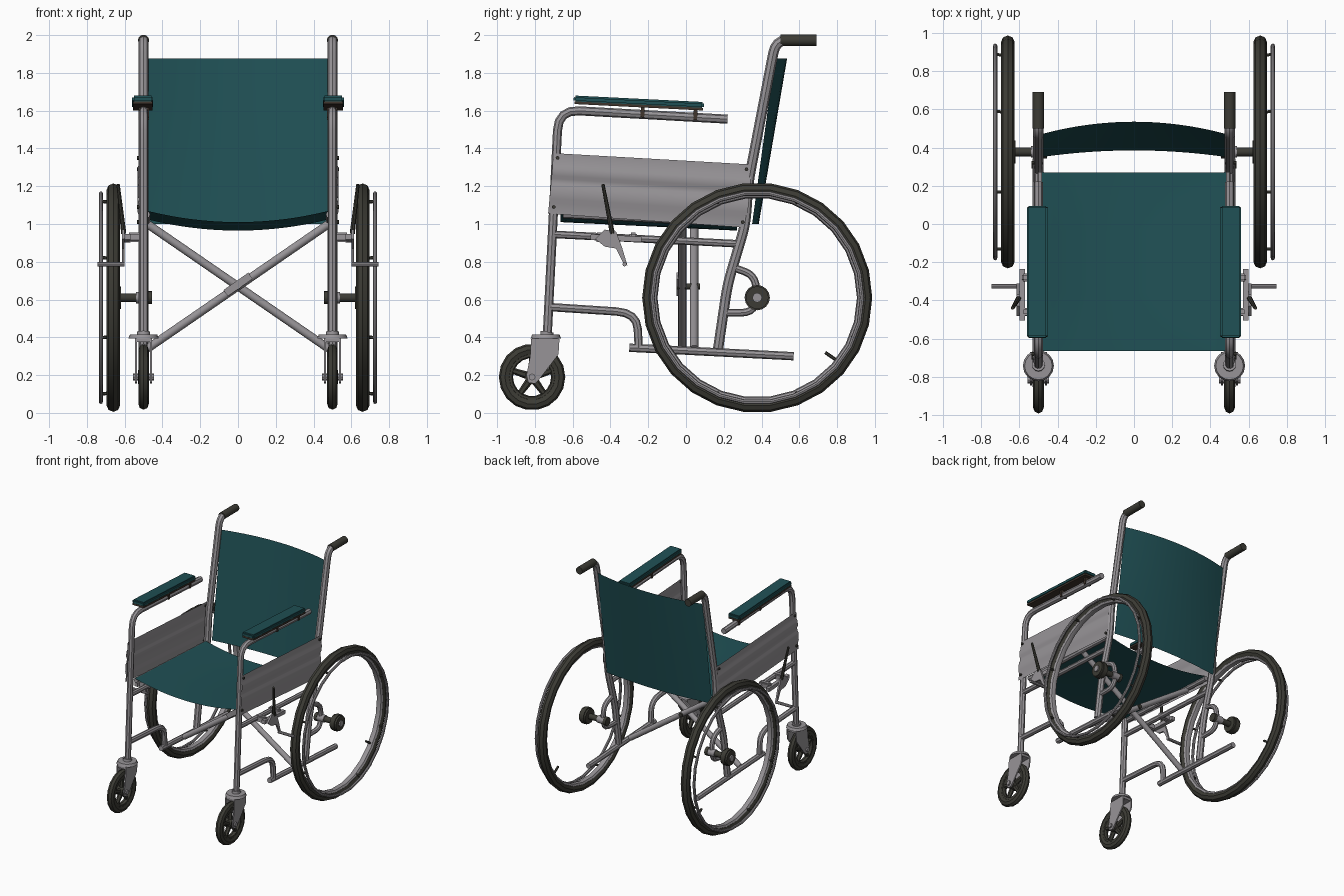
import bpy, bmesh
from math import sin, cos, pi, radians
from mathutils import Vector, Matrix

if "Cube" in bpy.data.objects:
    bpy.data.objects.remove(bpy.data.objects["Cube"])


def material(name, rgb):
    m = bpy.data.materials.new(name)
    m.use_nodes = True
    m.diffuse_color = (*rgb, 1)
    bsdf = next(n for n in m.node_tree.nodes if n.type == "BSDF_PRINCIPLED")
    bsdf.inputs["Base Color"].default_value = (*rgb, 1)
    return m


TEAL = material("teal vinyl", (0.014, 0.08, 0.09))
METAL = material("grey metal", (0.31, 0.295, 0.31))
RUBBER = material("dark rubber", (0.045, 0.044, 0.035))
BROWN = material("brown backing", (0.05, 0.035, 0.025))
made = []


def finish(name, bm, mat):
    bmesh.ops.recalc_face_normals(bm, faces=bm.faces)
    me = bpy.data.meshes.new(name)
    bm.to_mesh(me)
    bm.free()
    me.materials.append(mat)
    ob = bpy.data.objects.new(name, me)
    bpy.context.collection.objects.link(ob)
    made.append(ob)
    return ob


def rounded(pts, d):
    """Replace each inner corner with a short arc."""
    pts = [Vector(p) for p in pts]
    out = [pts[0]]
    for a, b, c in zip(pts, pts[1:], pts[2:]):
        p = b + (a - b).normalized() * min(d, (a - b).length * 0.45)
        q = b + (c - b).normalized() * min(d, (c - b).length * 0.45)
        for i in range(5):
            t = i / 4
            out.append(p * (1 - t) ** 2 + b * 2 * t * (1 - t) + q * t * t)
    return out + [pts[-1]]


def tube(name, pts, r, d=0.08):
    """Round metal tube swept along a path with softened corners."""
    cu = bpy.data.curves.new(name, "CURVE")
    cu.dimensions = "3D"
    cu.bevel_depth, cu.bevel_resolution, cu.use_fill_caps = r, 2, True
    pts = rounded(pts, d)
    sp = cu.splines.new("POLY")
    sp.points.add(len(pts) - 1)
    for p, v in zip(sp.points, pts):
        p.co = (*v, 1)
    tmp = bpy.data.objects.new(name + " path", cu)
    me = bpy.data.meshes.new_from_object(tmp)
    bpy.data.objects.remove(tmp)
    bm = bmesh.new()
    bm.from_mesh(me)
    bpy.data.meshes.remove(me)
    return finish(name, bm, METAL)


def rod(name, a, b, r, mat=METAL, n=12, r2=None):
    a, b = Vector(a), Vector(b)
    rot = (b - a).to_track_quat("Z", "Y").to_matrix().to_4x4()
    bm = bmesh.new()
    bmesh.ops.create_cone(bm, cap_ends=True, segments=n, radius1=r, radius2=r2 or r,
                          depth=(b - a).length, matrix=Matrix.Translation((a + b) / 2) @ rot)
    return finish(name, bm, mat)


def box(name, c, size, mat, tilt=0, axis="X", bevel=0):
    bm = bmesh.new()
    bmesh.ops.create_cube(bm, size=1, matrix=Matrix.Diagonal((*size, 1)))
    if bevel:
        bmesh.ops.bevel(bm, geom=bm.edges[:], offset=bevel, segments=2, affect="EDGES")
    bm.transform(Matrix.Translation(c) @ Matrix.Rotation(tilt, 4, axis))
    return finish(name, bm, mat)


def ring(name, c, major, rx, rr, mat, segs=28, n=8):
    """Torus about the x axis with an elliptical section."""
    bm = bmesh.new()
    loops = []
    for i in range(segs):
        a = 2 * pi * i / segs
        loop = []
        for j in range(n):
            b = 2 * pi * j / n
            rad = major + rr * cos(b)
            loop.append(bm.verts.new((c[0] + rx * sin(b), c[1] + rad * cos(a), c[2] + rad * sin(a))))
        loops.append(loop)
    for i in range(segs):
        p, q = loops[i], loops[(i + 1) % segs]
        for j in range(n):
            k = (j + 1) % n
            bm.faces.new((p[j], p[k], q[k], q[j]))
    return finish(name, bm, mat)


def sheet(name, f, us, vs, thick, mat):
    """Surface f(u, v) given thickness."""
    bm = bmesh.new()
    g = [[bm.verts.new(f(u, v)) for v in vs] for u in us]
    for p, q in zip(g, g[1:]):
        for j in range(len(vs) - 1):
            bm.faces.new((p[j], p[j + 1], q[j + 1], q[j]))
    bmesh.ops.solidify(bm, geom=bm.faces[:], thickness=thick)
    return finish(name, bm, mat)


def plate(name, x, thick, outline, mat):
    """Flat plate in the yz plane."""
    bm = bmesh.new()
    face = bm.faces.new([bm.verts.new((x - thick / 2, y, z)) for y, z in outline])
    ext = bmesh.ops.extrude_face_region(bm, geom=[face])
    bmesh.ops.translate(bm, vec=(thick, 0, 0),
                        verts=[v for v in ext["geom"] if isinstance(v, bmesh.types.BMVert)])
    return finish(name, bm, mat)


# Sling seat and backrest
span = [i / 8 - 1 for i in range(17)]
sheet("seat", lambda u, v: (0.482 * u, -0.665 + 0.935 * v, 1.07 - 0.045 * v - 0.06 * (1 - u * u)),
      span, [0, 0.33, 0.67, 1], 0.035, TEAL)
sheet("backrest", lambda u, t: (0.485 * u, 0.35 + 0.12 * t + (0.035 + 0.03 * t) * (1 - u * u), 1.0 + 0.875 * t),
      span, [0, 0.25, 0.5, 0.75, 1], 0.022, TEAL)

# Folding cross brace
for k, y in ((1, -0.02), (-1, 0.043)):
    rod("cross_brace", (-0.48 * k, y, 0.34), (0.48 * k, y, 1.0), 0.022)
rod("brace_pivot", (0, -0.05, 0.67), (0, 0.075, 0.67), 0.016, RUBBER)
box("brace_plate", (0, -0.045, 0.68), (0.16, 0.012, 0.04), METAL, radians(-35), "Y")

for side, s in (("left", 1), ("right", -1)):
    def nm(part):
        return side + "_" + part

    def path(pts, x=0.5):
        return [(s * x, y, z) for y, z in pts]

    # Frame tubes
    tube(nm("front_frame"), path([(-0.735, 0.4), (-0.69, 1.3), (-0.675, 1.605), (0.22, 1.555)]), 0.024, d=0.11)
    tube(nm("rear_frame"), path([(0.6, 1.972), (0.475, 1.972), (0.33, 1.22), (0.315, 1.0), (0.22, 0.68), (0.17, 0.34)]),
         0.027, d=0.07)
    rod(nm("grip"), (s * 0.5, 0.5, 1.972), (s * 0.5, 0.69, 1.972), 0.03, RUBBER)
    tube(nm("side_rail"), path([(-0.7, 0.945), (0.28, 0.895)]), 0.02)
    tube(nm("seat_rail"), path([(-0.65, 1.05), (0.27, 1.005)], 0.485), 0.02)
    tube(nm("lower_rail"), path([(-0.72, 0.56), (-0.26, 0.53), (-0.25, 0.34)]), 0.022, d=0.11)
    tube(nm("base_rail"), path([(-0.3, 0.345), (0.57, 0.3)]), 0.022)
    tube(nm("axle_bracket"), path([(0.25, 0.77), (0.36, 0.73), (0.38, 0.62), (0.35, 0.53), (0.2, 0.53)]), 0.02, d=0.06)

    # Ribbed side panel with corner screws
    ribs = [(0, 0), (0.18, 0), (0.25, 0.008), (0.45, 0.008), (0.5, 0), (0.58, 0), (0.63, 0.008), (0.76, 0.008), (0.81, 0), (1, 0)]
    sheet(nm("side_panel"),
          lambda u, r: (s * (0.524 + r[1]), -0.73 + 0.03 * r[0] + 1.05 * u,
                        1.055 + 0.32 * r[0] - u * (0.075 - 0.015 * r[0])),
          [0, 0.5, 1], ribs, 0.007, METAL)
    for y, z in ((-0.7, 1.09), (-0.68, 1.35), (0.3, 1.01), (0.32, 1.29)):
        rod(nm("panel_screw"), (s * 0.52, y, z), (s * 0.535, y, z), 0.01, RUBBER, 8)

    # Armrest
    box(nm("armrest_pad"), (s * 0.505, -0.25, 1.645), (0.11, 0.69, 0.036), TEAL, -0.05, bevel=0.009)
    box(nm("armrest_base"), (s * 0.505, -0.25, 1.625), (0.104, 0.68, 0.014), BROWN, -0.05)
    for y in (-0.23, 0.05):
        box(nm("armrest_clip"), (s * 0.5, y, 1.593 - 0.05 * (y + 0.23)), (0.056, 0.02, 0.056), BROWN, -0.05)

    # Rear wheel with hand rim
    hub = Vector((s * 0.66, 0.377, 0.61))
    ring(nm("rear_tyre"), hub, 0.574, 0.036, 0.035, RUBBER, 26)
    ring(nm("rear_rim"), hub, 0.548, 0.027, 0.02, METAL, 26)
    ring(nm("hand_rim"), hub + Vector((s * 0.066, 0, 0)), 0.555, 0.011, 0.012, METAL, 26)
    for i in range(8):
        a = 2 * pi * (i + 0.5) / 8
        d = Vector((0, cos(a), sin(a)))
        rod(nm("rim_peg"), hub + d * 0.543, hub + d * 0.553 + Vector((s * 0.066, 0, 0)), 0.009, RUBBER, 6)
    rod(nm("tyre_valve"), hub + Vector((0, 0.36, -0.29)), hub + Vector((0, 0.44, -0.345)), 0.009, RUBBER, 6)
    for part, a, b, r, m in (("hub", 0.62, 0.68, 0.06, RUBBER), ("hub_flange", 0.635, 0.665, 0.067, RUBBER),
                             ("hub_nut", 0.68, 0.69, 0.025, METAL), ("axle", 0.47, 0.62, 0.023, RUBBER),
                             ("axle_cap", 0.455, 0.48, 0.034, RUBBER), ("axle_sleeve", 0.48, 0.54, 0.03, METAL)):
        rod(nm(part), (s * a, hub.y, hub.z), (s * b, hub.y, hub.z), r, m, 16)

    # Front caster
    c = Vector((s * 0.5, -0.815, 0.19))
    ring(nm("caster_tyre"), c, 0.144, 0.028, 0.032, RUBBER, 18)
    ring(nm("caster_rim"), c, 0.114, 0.022, 0.013, RUBBER, 18, 6)
    rod(nm("caster_hub"), c - Vector((0.03, 0, 0)), c + Vector((0.03, 0, 0)), 0.038, RUBBER)
    rod(nm("caster_axle"), c - Vector((0.056, 0, 0)), c + Vector((0.056, 0, 0)), 0.018, METAL, 8)
    for i in range(5):
        a = 2 * pi * i / 5 + pi / 2
        d = Vector((0, cos(a), sin(a)))
        rod(nm("caster_spoke"), c + d * 0.03, c + d * 0.12, 0.02, RUBBER, 6, 0.015)
    for k in (-1, 1):
        plate(nm("caster_fork"), c.x + k * 0.039, 0.01,
              [(-0.82, 0.39), (-0.67, 0.39), (-0.675, 0.31), (-0.775, 0.18), (-0.8, 0.155), (-0.835, 0.16), (-0.845, 0.2), (-0.825, 0.3)],
              METAL)
    box(nm("fork_crown"), (c.x, -0.745, 0.385), (0.088, 0.14, 0.02), METAL)
    rod(nm("caster_plate"), (c.x, -0.742, 0.393), (c.x, -0.742, 0.415), 0.081, METAL, 16, 0.072)
    rod(nm("caster_stem"), (c.x, -0.738, 0.41), (c.x, -0.735, 0.43), 0.034, METAL)

    # Parking brake
    box(nm("brake_mount"), (s * 0.585, -0.37, 0.925), (0.03, 0.27, 0.03), METAL, -0.05)
    for y in (-0.46, -0.28):
        box(nm("brake_clamp"), (s * 0.535, y, 0.93), (0.1, 0.04, 0.05), METAL, -0.05, bevel=0.008)
    plate(nm("brake_link"), s * 0.607, 0.014,
          [(-0.48, 0.92), (-0.43, 0.97), (-0.37, 0.96), (-0.34, 0.88), (-0.31, 0.78), (-0.33, 0.79), (-0.37, 0.87), (-0.43, 0.88)],
          METAL)
    rod(nm("brake_lever"), (s * 0.605, -0.39, 0.95), (s * 0.635, -0.44, 1.21), 0.014, RUBBER, 8, 0.009)
    rod(nm("brake_shoe"), (s * 0.6, -0.325, 0.787), (s * 0.745, -0.325, 0.787), 0.012, METAL, 8)

# Shade smooth with sharp edges kept
bpy.ops.object.select_all(action="DESELECT")
for ob in made:
    ob.select_set(True)
bpy.context.view_layer.objects.active = made[0]
bpy.ops.object.shade_smooth_by_angle(angle=radians(35))
